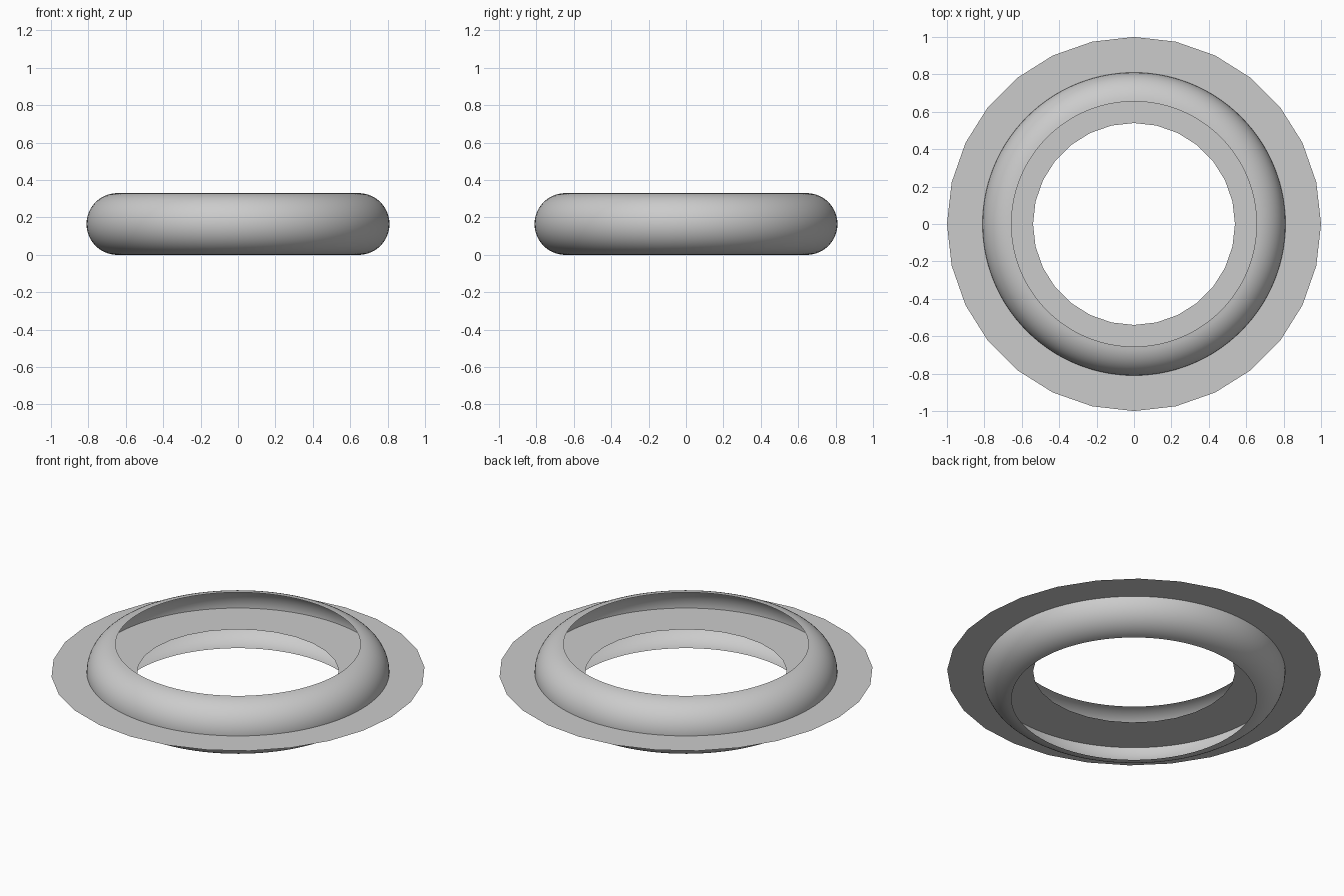
import bpy, bmesh
from math import cos, sin, pi, radians

if "Cube" in bpy.data.objects:
    bpy.data.objects.remove(bpy.data.objects["Cube"])

TUBE = 0.165      # tube radius, also the height of the flat ring
CENTRE = 0.645    # radius of the tube centre line


def revolve(name, profile, sides, smooth):
    """Spin an open (radius, z) profile around the z axis."""
    bm = bmesh.new()
    loops = [[bm.verts.new((r * cos(2 * pi * i / sides), r * sin(2 * pi * i / sides), z))
              for r, z in profile] for i in range(sides)]
    for i in range(sides):
        a, b = loops[i], loops[(i + 1) % sides]
        for j in range(len(profile) - 1):
            face = bm.faces.new((a[j], b[j], b[j + 1], a[j + 1]))
            face.smooth = smooth
    mesh = bpy.data.meshes.new(name)
    bm.to_mesh(mesh)
    bm.free()
    obj = bpy.data.objects.new(name, mesh)
    bpy.context.collection.objects.link(obj)
    return obj


# rounded outer shell: half tube, open on the inside
angles = [radians(-86.5 + 173 * k / 24) for k in range(25)]
shell = [(CENTRE + TUBE * cos(a), TUBE + TUBE * sin(a)) for a in angles]
revolve("tube_shell", list(reversed(shell))[::-1], 112, True)

# thin flat ring through the middle of the tube, 28 sides
revolve("flat_ring", [(1.0, TUBE), (0.54, TUBE)][::-1], 28, False).data.flip_normals()
